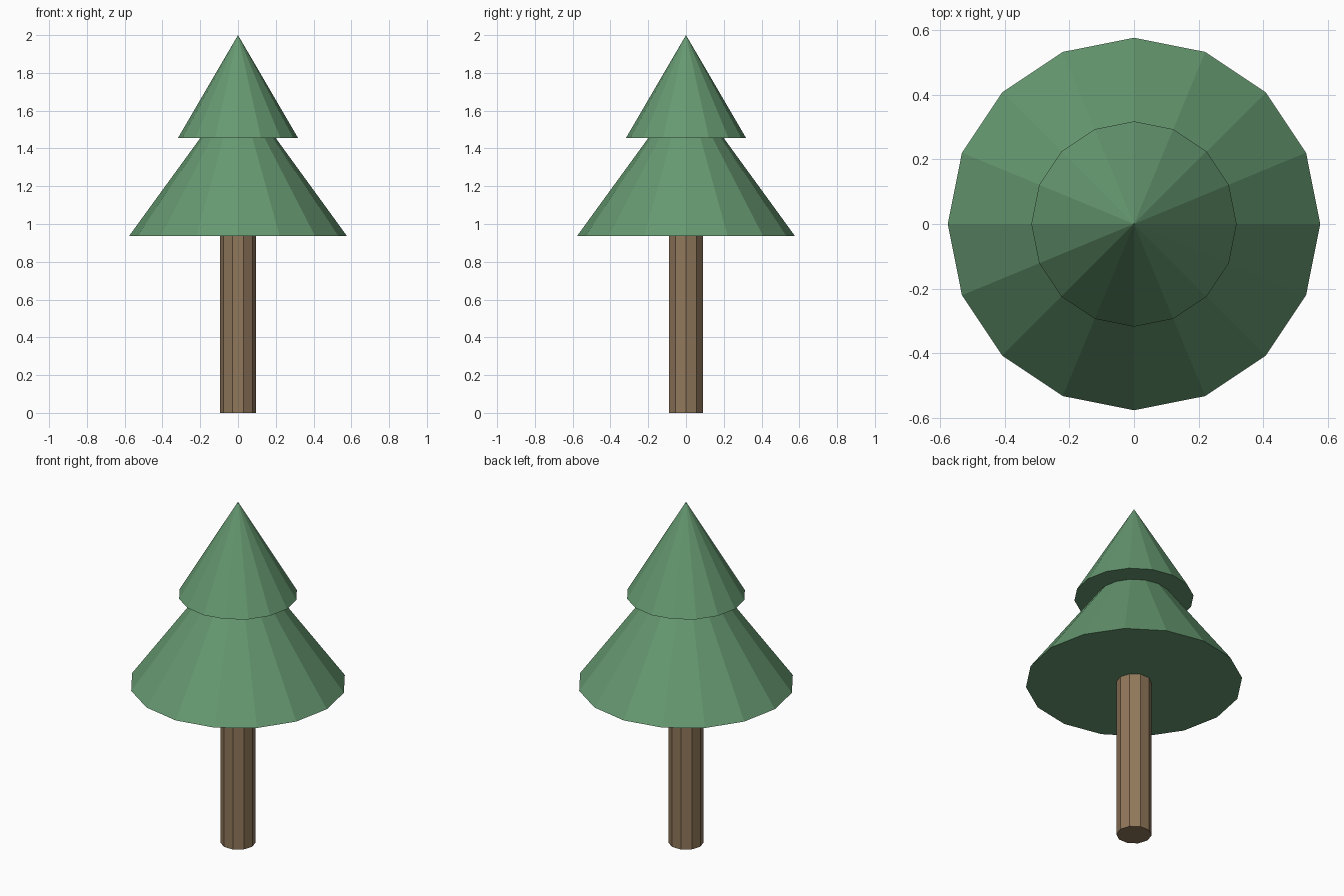
import bpy
from math import pi

cube = bpy.data.objects.get("Cube")
if cube:
    bpy.data.objects.remove(cube, do_unlink=True)


def make_material(name, color):
    mat = bpy.data.materials.new(name)
    mat.use_nodes = True
    mat.diffuse_color = color
    mat.node_tree.nodes["Principled BSDF"].inputs["Base Color"].default_value = color
    return mat


def add_tapered(name, sides, bottom, top, r_bottom, r_top, mat, turn=0.0):
    """Flat-shaded cone or cylinder standing between two heights."""
    bpy.ops.mesh.primitive_cone_add(
        vertices=sides, radius1=r_bottom, radius2=r_top, depth=top - bottom,
        location=(0, 0, (bottom + top) / 2), rotation=(0, 0, turn))
    obj = bpy.context.object
    obj.name = name
    obj.data.materials.append(mat)
    return obj


leaf_green = make_material("leaf_green", (0.133, 0.319, 0.165, 1))
bark_brown = make_material("bark_brown", (0.283, 0.188, 0.105, 1))

# Trunk, with a corner turned to each side
add_tapered("trunk", 10, 0, 0.94, 0.094, 0.094, bark_brown, turn=pi / 2)

# Two stacked tiers of foliage; the lower tip hides in the upper tier
add_tapered("lower_foliage", 16, 0.936, 1.73, 0.577, 0, leaf_green)
add_tapered("upper_foliage", 16, 1.455, 2.0, 0.318, 0, leaf_green)
